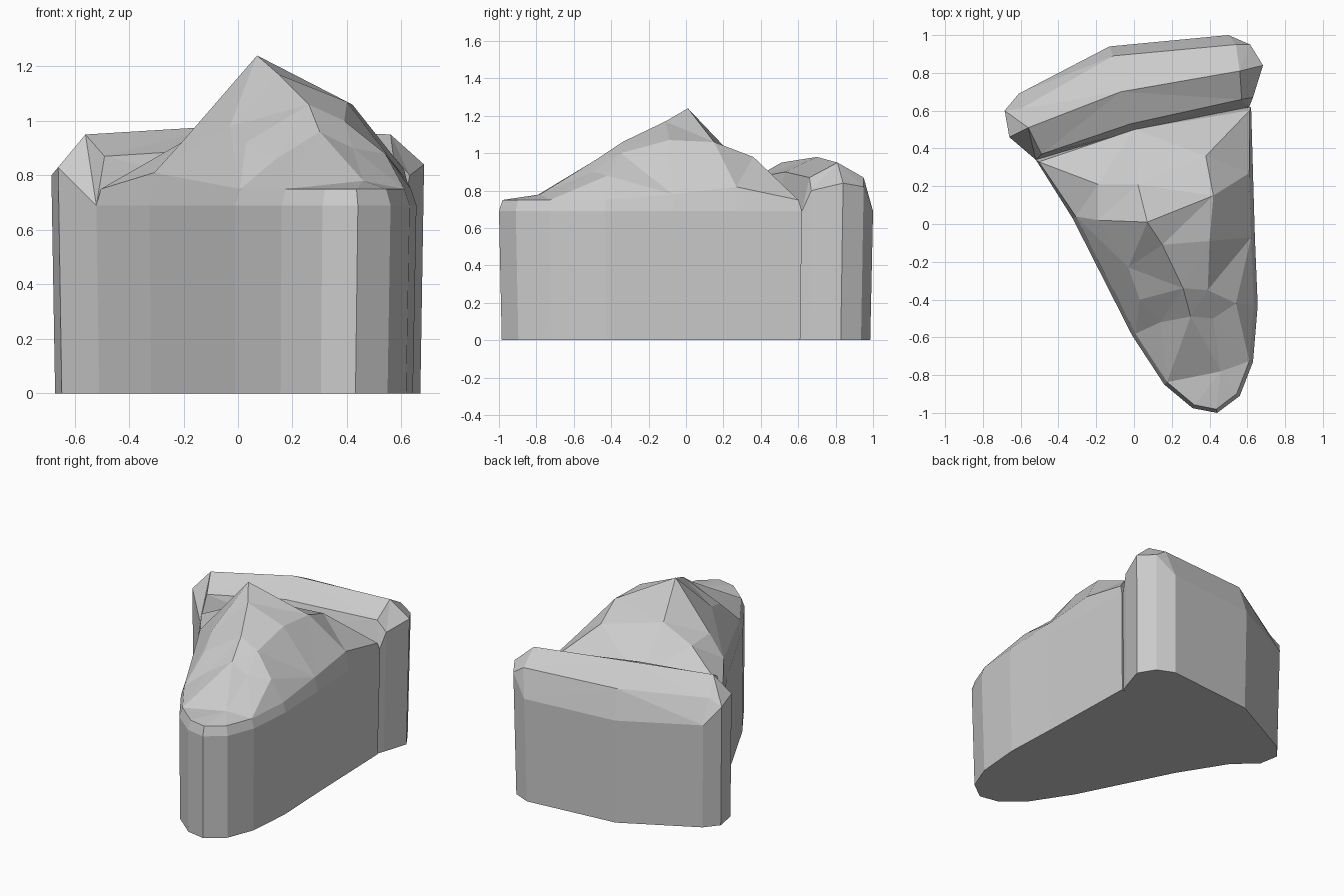
import bpy, bmesh
from mathutils import Vector
from mathutils.geometry import delaunay_2d_cdt

if "Cube" in bpy.data.objects:
    bpy.data.objects.remove(bpy.data.objects["Cube"])


def inset(ring, d, heights):
    """Offset a counter-clockwise ring inward by d and give it new heights."""
    out = []
    for i, p in enumerate(ring):
        t = Vector(ring[(i + 1) % len(ring)][:2]) - Vector(ring[i - 1][:2])
        t.normalize()
        out.append((p[0] - t.y * d, p[1] + t.x * d, heights[i]))
    return out


def faceted_block(name, rings, peaks, chains):
    """Stacked outline rings, flat floor, faceted roof through the peak points.
    Chains are creases, indices into the peaks; negative ones count back along the top ring."""
    bm = bmesh.new()
    loops = [[bm.verts.new(p) for p in ring] for ring in rings]
    n = len(rings[0])
    bm.faces.new(loops[0][::-1])
    for a, b in zip(loops, loops[1:]):
        for i in range(n):
            j = (i + 1) % n
            bm.faces.new((a[i], a[j], b[j], b[i]))
    top = loops[-1] + [bm.verts.new(p) for p in peaks]
    idx = lambda k: k + n if k >= 0 else -k - 1
    edges = [(i, (i + 1) % n) for i in range(n)]
    edges += [(idx(a), idx(b)) for c in chains for a, b in zip(c, c[1:])]
    res = delaunay_2d_cdt([v.co.xy for v in top], edges, [], 1, 1e-5)
    for f in res[2]:
        vs = [top[res[3][k][0]] for k in f]
        if len(set(vs)) == 3 and not bm.faces.get(vs):
            bm.faces.new(vs)
    bmesh.ops.recalc_face_normals(bm, faces=bm.faces)
    me = bpy.data.meshes.new(name)
    bm.to_mesh(me)
    bm.free()
    ob = bpy.data.objects.new(name, me)
    bpy.context.collection.objects.link(ob)


def floor(ring):
    return [(x * .98, y * .985, 0) for x, y, *_ in ring]


# Tapering body with a pointed, faceted roof
outline = [(-.52, .34), (-.325, .03), (-.01, -.59), (.16, -.85), (.31, -.975),
           (.44, -1), (.56, -.91), (.63, -.73), (.655, -.43), (.64, -.07),
           (.63, .27), (.62, .62), (0, .52)]
wall = [(x, y, .69) for x, y in outline]
rim_z = [.75, .81, .75, .75, .75, .75, .75, .75, .75, .78, .82, .75, .78]
rim = inset(wall, .02, rim_z)
roof = [(.07, .01, 1.24), (.15, -.11, 1.17), (.26, -.34, 1.06), (.30, -.49, .96),
        (.46, -.78, .78), (-.19, .02, .94), (-.03, -.23, .98), (.03, -.40, .92),
        (.14, -.52, .86), (.42, .15, 1.06), (.40, -.09, 1.07), (.39, -.35, 1.0),
        (.42, -.50, .90), (.54, -.42, .88), (.38, .36, .98), (-.19, .21, .93),
        (.02, .21, 1.03)]
faceted_block("body", [floor(wall), wall, rim], roof,
              [(0, 1, 2, 3, 4), (-2, 5, 0, 9, 14, -12), (5, 6, 7, 8, 3, 12),
               (9, 10, 11, 12, 4), (2, 11, 13, -9), (1, 10, -10), (9, -11),
               (-4, 4, -8), (0, 16), (5, 15, -1), (7, -3)])

# Raised bar across the back
bar = [(-.52, .34, .69), (0, .49, .75), (.61, .62, .69), (.63, .67, .80),
       (.683, .84, .84), (.615, .95, .82), (.50, 1, .69), (-.13, .94, .69),
       (-.61, .69, .69), (-.685, .60, .80), (-.66, .46, .83)]
crest = [(-.49, .37, .87), (-.02, .53, .90), (.57, .66, .87),
         (-.56, .51, .95), (-.07, .70, .98), (.56, .81, .95),
         (-.60, .61, .84), (-.11, .89, .88), (.54, .95, .87)]
faceted_block("rear_bar", [floor(bar), bar], crest,
              [(0, 1, 2), (3, 4, 5), (6, 7, 8), (0, 3, 6), (-2, 1, 4, 7, -8),
               (2, 5, 8), (-1, 0), (-11, 3), (5, -5)])
